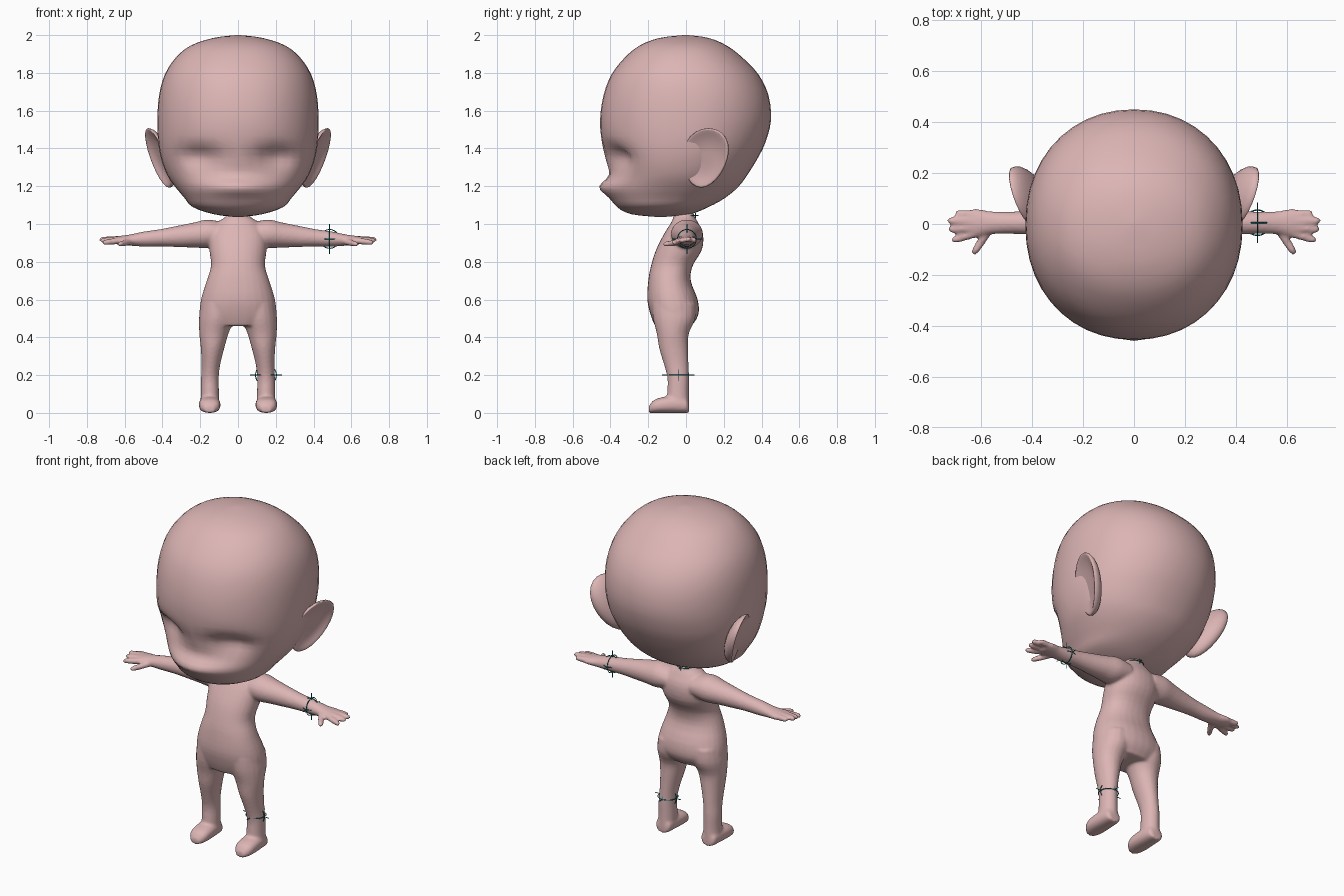
import bpy, bmesh
from math import sin, cos, pi, exp, radians
from mathutils import Vector

cube = bpy.data.objects.get("Cube")
if cube:
    bpy.data.objects.remove(cube)


def material(name, rgb):
    m = bpy.data.materials.new(name)
    m.use_nodes = True
    m.diffuse_color = (*rgb, 1)
    m.node_tree.nodes["Principled BSDF"].inputs["Base Color"].default_value = (*rgb, 1)
    return m


skin = material("pink skin", (0.72, 0.46, 0.46))
teal = material("teal marker", (0.0, 0.17, 0.17))


def finish(bm, name, mat, smooth=True):
    bmesh.ops.recalc_face_normals(bm, faces=bm.faces)
    me = bpy.data.meshes.new(name)
    bm.to_mesh(me)
    bm.free()
    me.materials.append(mat)
    for p in me.polygons:
        p.use_smooth = smooth
    ob = bpy.data.objects.new(name, me)
    bpy.context.collection.objects.link(ob)
    return ob


def refine(rows, n):
    """Catmull-Rom interpolation of a table of section rows."""
    out = []
    for i in range(len(rows) - 1):
        a, b = rows[max(i - 1, 0)], rows[i]
        c, d = rows[i + 1], rows[min(i + 2, len(rows) - 1)]
        for k in range(n):
            t = k / n
            out.append([q + t * (r - p) / 2 + t * t * (2 * p - 5 * q + 4 * r - s) / 2
                        + t ** 3 * (3 * q - p - 3 * r + s) / 2
                        for p, q, r, s in zip(a, b, c, d)])
    return out + [rows[-1]]


def loft(bm, sections, segs=20, power=2.0):
    """Skin a closed shell over (centre, u, v) superellipse sections."""
    def se(x):
        return abs(x) ** (2 / power) * (1 if x > 0 else -1)
    loops = []
    for c, u, v in sections:
        loops.append([bm.verts.new(Vector(c) + Vector(u) * se(cos(2 * pi * k / segs))
                                   + Vector(v) * se(sin(2 * pi * k / segs)))
                      for k in range(segs)])
    for a, b in zip(loops, loops[1:]):
        for k in range(segs):
            j = (k + 1) % segs
            bm.faces.new((a[k], a[j], b[j], b[k]))
    bm.faces.new(loops[0])
    bm.faces.new(loops[-1])


def upright(rows, side=1):
    """Rows of z, left x, right x, front y, back y."""
    return [(((l + r) / 2 * side, (f + b) / 2, z), ((r - l) / 2, 0, 0), (0, (b - f) / 2, 0))
            for z, l, r, f, b in rows]


# Head: stacked sections, then eye sockets and muzzle pressed into the face
profile = [(2.0, .012, -.012, .012), (1.985, .13, -.14, .12), (1.945, .25, -.245, .215),
           (1.88, .33, -.325, .30), (1.79, .388, -.395, .385), (1.68, .418, -.437, .437),
           (1.55, .427, -.455, .45), (1.43, .422, -.445, .42), (1.34, .405, -.425, .375),
           (1.26, .375, -.40, .325), (1.20, .335, -.395, .28), (1.14, .285, -.395, .21),
           (1.09, .24, -.365, .12), (1.052, .13, -.29, .02), (1.037, .015, -.15, -.12)]
bm = bmesh.new()
loft(bm, upright([(z, -w, w, f, b) for z, w, f, b in refine(profile, 3)]), 44, 2.12)
for v in bm.verts:
    x, y, z = v.co
    if y < 0:
        drop = .075 if z < 1.36 else .05
        v.co.y += .075 * exp(-((abs(x) - .2) / .1) ** 2 - ((z - 1.36) / drop) ** 2)
        v.co.y -= .065 * exp(-(x / .2) ** 2 - ((z - 1.195) / .045) ** 2)
finish(bm, "head", skin)

# Ears: tilted teardrop discs with a hollow outer face
for side, name in ((1, "left_ear"), (-1, "right_ear")):
    bm = bmesh.new()
    bmesh.ops.create_uvsphere(bm, u_segments=24, v_segments=16, radius=1)
    for v in bm.verts:
        s, t, n = v.co
        r = min(1, (s * s + t * t) ** .5)
        thick = n * .035 - .05 * (1 - r ** 3) if n > 0 else n * .06
        v.co = (side * (.42 + .042 * s + .055 * t + thick),
                .1 + .118 * s * (1 + .15 * t) + .02 * t - thick * .5,
                1.35 + .158 * t)
    finish(bm, name, skin)

# Body: overlapping shells fused and smoothed
bm = bmesh.new()
torso = [(1.15, .05, -.05, .03), (1.05, .058, -.065, .042), (1.015, .10, -.075, .06),
         (.95, .15, -.115, .09), (.865, .152, -.158, .085), (.78, .143, -.185, .036),
         (.70, .166, -.20, .025), (.60, .196, -.205, .062), (.52, .20, -.188, .066),
         (.46, .15, -.165, .03)]
loft(bm, upright([(z, -w, w, f, b) for z, w, f, b in refine(torso, 3)]), 28, 2.2)

leg = [(.58, .02, .196, -.18, .05), (.50, .02, .207, -.175, .05), (.42, .05, .205, -.155, .015),
       (.34, .073, .197, -.142, .012), (.25, .095, .193, -.115, .014),
       (.18, .102, .196, -.098, .016), (.10, .10, .197, -.10, .016), (.03, .10, .20, -.10, .018)]
foot = [(.016, .025, .02), (.005, .046, .038), (-.05, .054, .045),
        (-.12, .058, .042), (-.17, .05, .034), (-.197, .025, .018)]
arm = [(.08, .95, .08, .06), (.16, .948, .085, .076), (.23, .942, .072, .067),
       (.31, .935, .058, .058), (.41, .927, .047, .046), (.50, .92, .044, .04),
       (.57, .915, .046, .03), (.62, .914, .056, .024), (.65, .913, .05, .02)]
# Fingers as root and tip points, thumb last
fingers = [((.62, .035, .915), (.702, .042, .915)), ((.63, .012, .92), (.733, .013, .918)),
           ((.63, -.014, .918), (.728, -.022, .912)), ((.62, -.035, .912), (.717, -.066, .902)),
           ((.575, -.03, .905), (.632, -.118, .892))]
for side in (1, -1):
    loft(bm, upright(refine(leg, 3), side))
    loft(bm, [((side * .15, y, h), (w, 0, 0), (0, 0, h)) for y, w, h in refine(foot, 3)], 20, 2.4)
    loft(bm, [((side * x, .005, z), (0, d, 0), (0, 0, h)) for x, z, d, h in refine(arm, 3)])
    for root, tip in fingers:
        a, b = Vector(root), Vector(tip)
        a.x, b.x = side * a.x, side * b.x
        across = (b - a).cross(Vector((0, 0, 1))).normalized()
        loft(bm, [(a.lerp(b, t), across * r, Vector((0, 0, r)))
                  for t, r in ((0, .018), (.5, .017), (.85, .015), (.97, .011), (1.02, .005))], 10)
body = finish(bm, "body", skin)
remesh = body.modifiers.new("fuse", "REMESH")
remesh.mode = "VOXEL"
remesh.voxel_size = .0075
remesh.use_smooth_shade = True
relax = body.modifiers.new("relax", "SMOOTH")
relax.factor = .5
relax.iterations = 8


# Joint markers: thin wire ring with four crossing arcs and radial ticks
def marker(name, centre, axis, radius, reach, sweep):
    c, n = Vector(centre), Vector(axis)
    p = Vector((0, 1, 0))
    q = n.cross(p)
    cu = bpy.data.curves.new(name, "CURVE")
    cu.dimensions = "3D"
    cu.bevel_depth = .0025
    cu.bevel_resolution = 0

    def wire(points, cyclic=False):
        sp = cu.splines.new("POLY")
        sp.points.add(len(points) - 1)
        for pt, co in zip(sp.points, points):
            pt.co = (*(c + co), 1)
        sp.use_cyclic_u = cyclic

    wire([radius * (p * cos(k * pi / 12) + q * sin(k * pi / 12)) for k in range(24)], True)
    for out in (p, q, -p, -q):
        wire([out * radius * .85, out * reach])
        angles = [radians(sweep * k / 4) for k in range(-4, 5)]
        wire([radius * (out * cos(a) + n * sin(a)) for a in angles])
    cu.materials.append(teal)
    bpy.context.collection.objects.link(bpy.data.objects.new(name, cu))


marker("neck_marker", (0, -.005, 1.045), (0, 0, 1), .056, .07, 15)
marker("left_wrist_marker", (.485, .005, .921), (1, 0, 0), .05, .08, 60)
marker("left_ankle_marker", (.148, -.041, .2), (0, 0, 1), .055, .085, 35)
